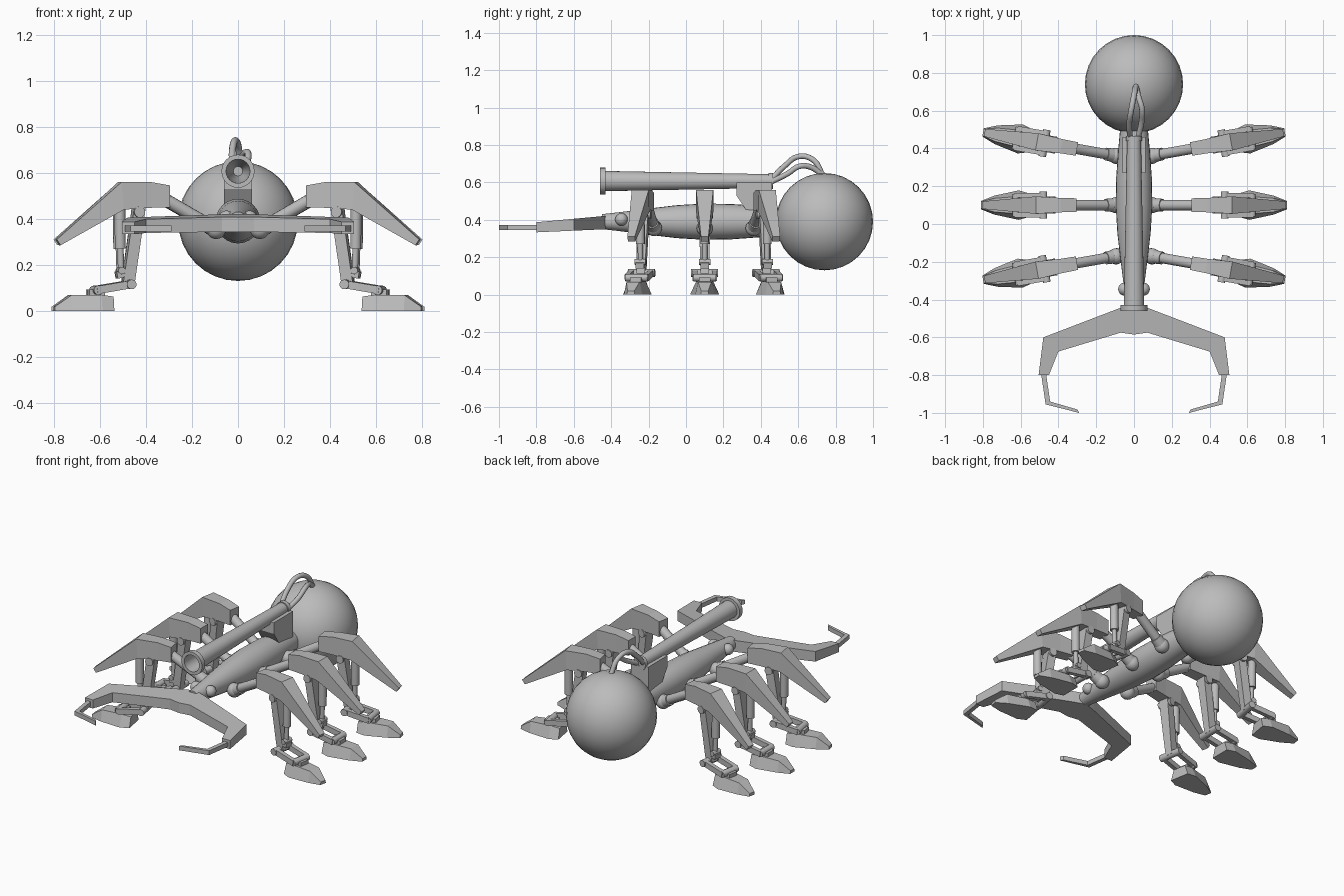
import bpy, bmesh, math
from mathutils import Matrix, Vector

if "Cube" in bpy.data.objects:
    bpy.data.objects.remove(bpy.data.objects["Cube"], do_unlink=True)

GREY = (0.5, 0.5, 0.5, 1)
metal = bpy.data.materials.new("grey_metal")
metal.use_nodes = True
metal.diffuse_color = GREY
metal.node_tree.nodes["Principled BSDF"].inputs["Base Color"].default_value = GREY


def finish(name, bm, frame=Matrix(), smooth=False):
    """Place a mesh in its frame and turn it into an object."""
    bm.transform(frame)
    bmesh.ops.recalc_face_normals(bm, faces=bm.faces)
    mesh = bpy.data.meshes.new(name)
    bm.to_mesh(mesh)
    bm.free()
    mesh.materials.append(metal)
    obj = bpy.data.objects.new(name, mesh)
    bpy.context.collection.objects.link(obj)
    if smooth:
        bpy.ops.object.select_all(action="DESELECT")
        obj.select_set(True)
        bpy.context.view_layer.objects.active = obj
        bpy.ops.object.shade_smooth_by_angle(angle=math.radians(40))
    return obj


def loft(name, sections, frame=Matrix(), smooth=False, closed=False):
    """Skin equal-length rings of points; cap the ends unless closed."""
    bm = bmesh.new()
    rings = [[bm.verts.new(p) for p in s] for s in sections]
    n = len(rings[0])
    pairs = list(zip(rings, rings[1:]))
    if closed:
        pairs.append((rings[-1], rings[0]))
    else:
        bm.faces.new(rings[0])
        bm.faces.new(rings[-1])
    for a, b in pairs:
        for i in range(n):
            j = (i + 1) % n
            bm.faces.new((a[i], a[j], b[j], b[i]))
    return finish(name, bm, frame, smooth)


def turned(name, profile, z, segments=24, closed=False):
    """Revolve (y, radius) points about a lengthwise axis at height z."""
    angles = [math.tau * i / segments for i in range(segments)]
    rings = [[(r * math.cos(a), y, z + r * math.sin(a)) for a in angles]
             for y, r in profile]
    return loft(name, rings, smooth=True, closed=closed)


def ball(name, centre, radius, frame=Matrix(), segments=20):
    bm = bmesh.new()
    bmesh.ops.create_uvsphere(bm, u_segments=segments,
                              v_segments=segments // 2, radius=radius)
    bm.transform(Matrix.Translation(centre))
    return finish(name, bm, frame, True)


def rod(name, a, b, r1, r2=None, frame=Matrix(), segments=14):
    a, b = Vector(a), Vector(b)
    bm = bmesh.new()
    bmesh.ops.create_cone(bm, cap_ends=True, segments=segments, radius1=r1,
                          radius2=r2 or r1, depth=(b - a).length)
    turn = (b - a).to_track_quat("Z", "Y").to_matrix().to_4x4()
    bm.transform(Matrix.Translation((a + b) / 2) @ turn)
    return finish(name, bm, frame, True)


def bar(name, a, b, wide, thick, frame=Matrix(), wide_end=None):
    """Rectangular bar in the leg plane, wide across y."""
    a, b = Vector(a), Vector(b)
    side = Vector((0, 1, 0))
    up = (b - a).cross(side).normalized() * thick / 2
    rings = []
    for p, w in ((a, wide), (b, wide_end or wide)):
        s = side * w / 2
        rings.append([p - s - up, p + s - up, p + s + up, p - s + up])
    return loft(name, rings, frame)


def hose(name, points, radius):
    curve = bpy.data.curves.new(name, "CURVE")
    curve.dimensions = "3D"
    curve.bevel_depth = radius
    curve.bevel_resolution = 3
    curve.resolution_u = 8
    spline = curve.splines.new("BEZIER")
    spline.bezier_points.add(len(points) - 1)
    for knot, p in zip(spline.bezier_points, points):
        knot.co = p
        knot.handle_left_type = knot.handle_right_type = "AUTO"
    curve.materials.append(metal)
    bpy.context.collection.objects.link(bpy.data.objects.new(name, curve))


# Body and abdomen
turned("body", [(-.45, .04), (-.36, .05), (-.2, .07), (-.05, .088), (.1, .097),
                (.25, .094), (.4, .083), (.54, .07)], .39)
ball("abdomen", (0, .74, .39), .26, segments=32)

# Cannon: hollow barrel with front and rear flanges, on a mount
turned("cannon_barrel", [(-.46, .052), (-.46, .072), (-.43, .072), (-.43, .054),
                         (.44, .037), (.44, .043), (.465, .043), (.465, .015),
                         (.0, .015), (-.1, .042)], .607, closed=True)
turned("barrel_back_wall", [(-.02, .03), (.46, .03)], .607)
side_profile = [(.27, .6), (.46, .6), (.46, .44), (.33, .44), (.27, .53)]
loft("cannon_mount", [[(x, y, z) for y, z in side_profile] for x in (-.06, .06)])

# Hoses from the cannon to the abdomen
hose("long_hose", [(-.02, .45, .61), (-.025, .53, .69), (-.015, .6, .738),
                   (0, .68, .72), (.01, .73, .64)], .015)
hose("short_hose", [(.02, .45, .6), (.04, .54, .645), (.042, .61, .687),
                    (.025, .67, .68), (.01, .73, .64)], .015)


def jaw_heights(y):
    t = (-.42 - y) / .38
    return .35 - .017 * t, .422 - .035 * t


# Leg stations: position along the body and splay angle
LEGS = {"front": (-.17, -10), "middle": (.1, 0), "rear": (.36, 10)}

for side, sx in (("left", 1), ("right", -1)):
    mirror = Matrix.Diagonal((sx, 1, 1, 1))

    ball(side + "_eye", (.05, -.345, .402), .034, mirror)

    # Jaw arm and its thin hooked tip
    outer = [(0, -.42), (.075, -.445), (.48, -.6), (.505, -.8)]
    inner = [(0, -.585), (.07, -.575), (.4, -.675), (.45, -.8)]
    rings = []
    for (xo, yo), (xi, yi) in zip(outer, inner):
        (lo, ho), (li, hi) = jaw_heights(yo), jaw_heights(yi)
        rings.append([(xo, yo, lo), (xo, yo, ho), (xi, yi, hi), (xi, yi, li)])
    loft(side + "_jaw", rings, mirror)
    hook = [((.492, -.79), (.466, -.79)), ((.468, -.955), (.444, -.94)),
            ((.29, -1), (.3, -.982))]
    loft(side + "_jaw_hook",
         [[(*p, .345), (*p, .372), (*q, .372), (*q, .345)] for p, q in hook], mirror)

    for station, (y, angle) in LEGS.items():
        f = (mirror @ Matrix.Translation((.09, y, 0))
             @ Matrix.Rotation(math.radians(angle), 4, "Z"))
        tag = f"{station}_{side}_"

        # Shoulder and upper arm
        ball(tag + "shoulder", (.005, 0, .355), .043, f)
        rod(tag + "arm_socket", (0, 0, .35), (.06, 0, .385), .038, .034, f)
        rod(tag + "arm", (0, 0, .352), (.25, 0, .495), .028, frame=f)

        # Angular thigh armour: x top, x bottom, half width, top, bottom
        armour = [(.215, .215, .036, .545, .45), (.3, .3, .038, .56, .448),
                  (.43, .42, .046, .56, .44), (.712, .695, .02, .31, .285)]
        loft(tag + "thigh_armour",
             [[(xt, -w, t), (xt, w, t), (xb, w, b), (xb, -w, b)]
              for xt, xb, w, t, b in armour], f)

        # Shank and shock absorber
        bar(tag + "shank", (.345, 0, .46), (.395, 0, .11), .064, .05, f, .045)
        rod(tag + "knee_pin", (.35, -.045, .43), (.35, .045, .43), .024, frame=f)
        rod(tag + "piston_sleeve", (.43, 0, .46), (.428, 0, .27), .024, frame=f)
        rod(tag + "piston_rod", (.428, 0, .28), (.424, 0, .16), .014, frame=f)
        bar(tag + "piston_bracket", (.385, 0, .165), (.445, 0, .155), .045, .03, f)
        rod(tag + "piston_pin", (.426, -.03, .175), (.426, .03, .175), .016, frame=f)

        # Ankle pins and paired links
        rod(tag + "ankle_pin", (.39, -.072, .115), (.39, .072, .115), .021, frame=f)
        rod(tag + "foot_pin", (.535, -.06, .09), (.535, .06, .09), .02, frame=f)
        for s in (-1, 1):
            bar(tag + "ankle_link", (.385, s * .052, .116), (.54, s * .052, .09),
                .026, .034, f)
        bar(tag + "foot_bracket", (.5, 0, .075), (.57, 0, .075), .06, .035, f)

        # Wedge foot: x, half width at the sole and top, top height
        foot = [(.465, .062, .042, .062), (.52, .078, .046, .07),
                (.65, .05, .036, .068), (.72, .022, .018, .018)]
        loft(tag + "foot", [[(x, -w, 0), (x, w, 0), (x, v, h), (x, -v, h)]
                            for x, w, v, h in foot], f)
